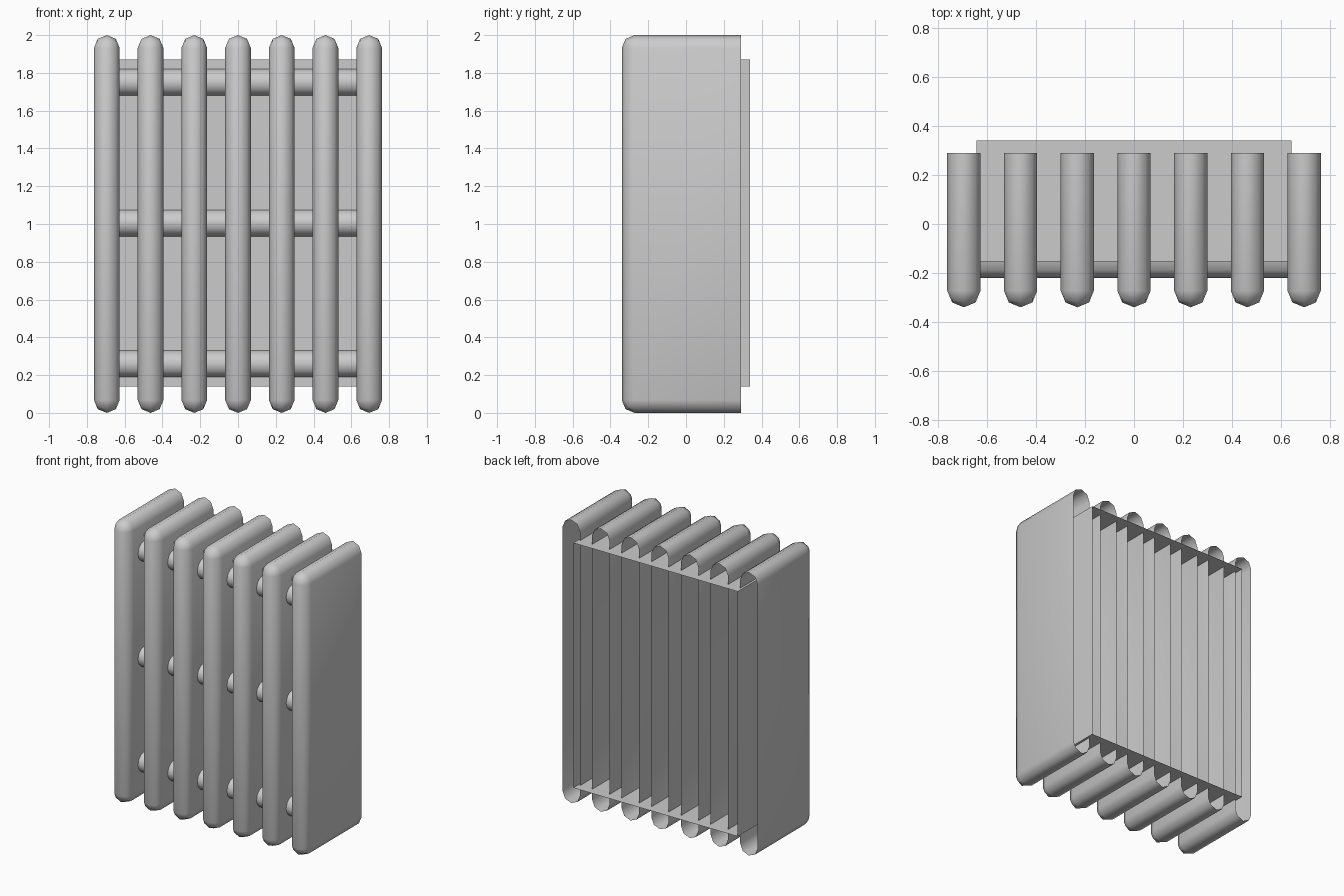
import bpy, bmesh
from math import sin, cos, pi

if "Cube" in bpy.data.objects:
    bpy.data.objects.remove(bpy.data.objects["Cube"])

R = 0.068              # half thickness of a fin
FRONT, BACK = -0.34, 0.29
HEIGHT = 2.0
PITCH = 0.2315


def finish(name, bm, smooth=True):
    bmesh.ops.remove_doubles(bm, verts=bm.verts, dist=1e-4)
    bmesh.ops.recalc_face_normals(bm, faces=bm.faces)
    # open shells: make sure the normals face outwards, judged by the front-most face
    f = min(bm.faces, key=lambda f: f.calc_center_median().y)
    if f.normal.y > 0:
        bmesh.ops.reverse_faces(bm, faces=bm.faces)
    me = bpy.data.meshes.new(name)
    bm.to_mesh(me)
    bm.free()
    ob = bpy.data.objects.new(name, me)
    bpy.context.collection.objects.link(ob)
    if smooth:
        bpy.ops.object.select_all(action='DESELECT')
        ob.select_set(True)
        bpy.context.view_layer.objects.active = ob
        bpy.ops.object.shade_smooth_by_angle(angle=pi * 50 / 180)
    return ob


def bridge(bm, rings):
    for a, b in zip(rings, rings[1:]):
        for i in range(len(a) - 1):
            vs = [a[i], a[i + 1], b[i + 1], b[i]]
            bm.faces.new(vs)


# Fin: half-round edge swept round top, front and bottom, open at the back
def fin(name, x):
    bm = bmesh.new()
    y0, zt, zb = FRONT + R, HEIGHT - R, R
    stations = [(BACK, zt, 90)] + [(y0, zt, a) for a in (90, 135, 180)]
    stations += [(y0, zb, a) for a in (180, 225, 270)] + [(BACK, zb, 270)]
    rings = []
    for y, z, a in stations:
        ny, nz = cos(a * pi / 180), sin(a * pi / 180)
        rings.append([bm.verts.new((x + R * cos(t * pi / 4),
                                    y + R * sin(t * pi / 4) * ny,
                                    z + R * sin(t * pi / 4) * nz)) for t in range(5)])
    bridge(bm, rings)
    for side in (0, 4):
        bm.faces.new([rings[i][side] for i in (0, 1, 4, 7)])
    return finish(name, bm)


for i in range(7):
    fin(f"fin_{i + 1}", (i - 3) * PITCH)

# Cross pipes: half-round bars on the front of the casing
PANEL_Y = -0.153
for name, z in (("top_pipe", 1.75), ("middle_pipe", 1.005), ("bottom_pipe", 0.26)):
    bm = bmesh.new()
    rings = [[bm.verts.new((x, PANEL_Y - 0.068 * sin(k * pi / 6), z + 0.07 * cos(k * pi / 6)))
              for k in range(7)] for x in (-0.64, 0.64)]
    bridge(bm, rings)
    finish(name, bm)

# Casing: thin box behind the pipes, open at the back
bm = bmesh.new()
bmesh.ops.create_cube(bm, size=1)
for v in bm.verts:
    v.co.x *= 1.285
    v.co.y = PANEL_Y if v.co.y < 0 else 0.34
    v.co.z = 0.14 if v.co.z < 0 else 1.87
bm.normal_update()
bmesh.ops.delete(bm, geom=[f for f in bm.faces if f.normal.y > 0.9], context='FACES_ONLY')
finish("back_casing", bm, smooth=False)
